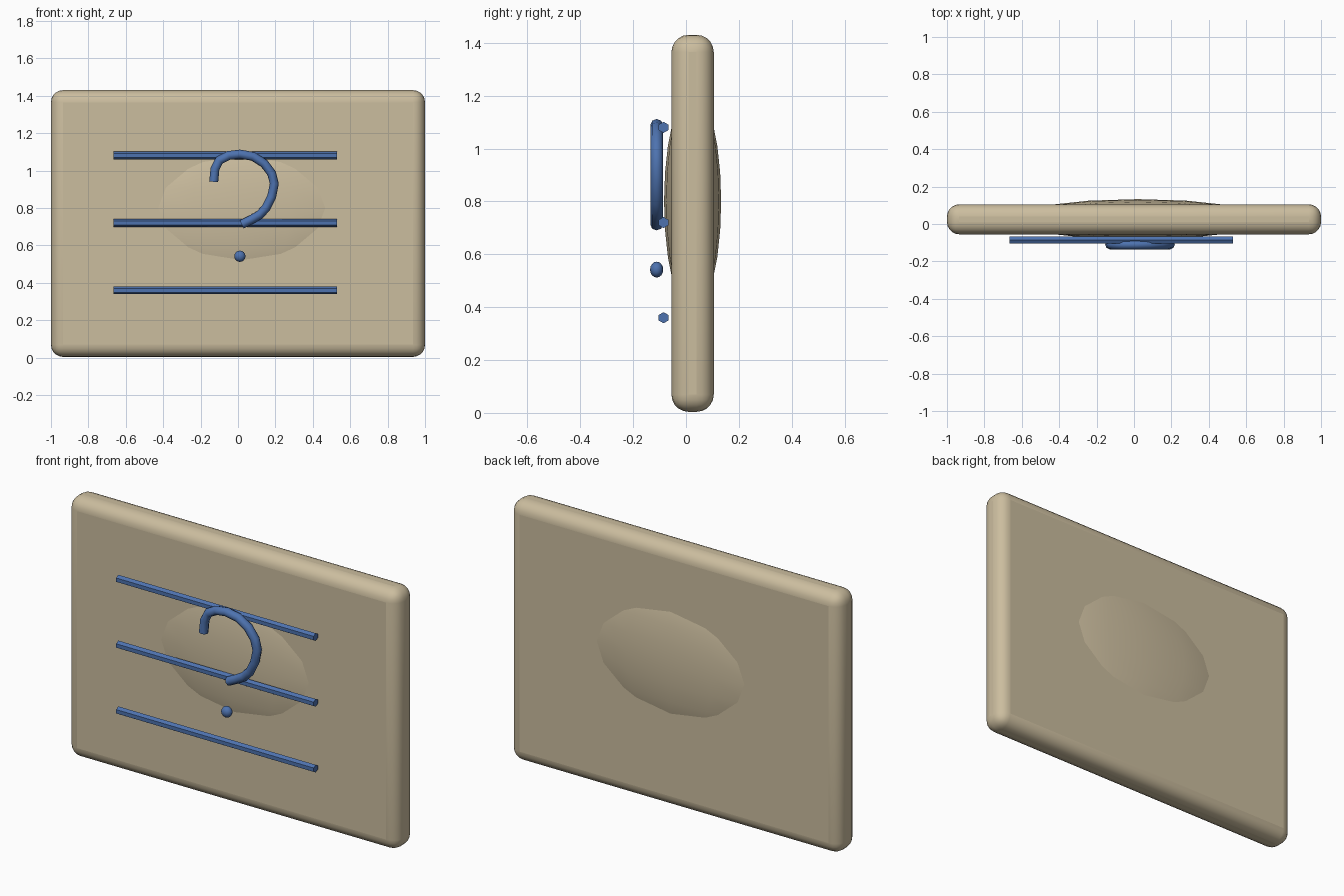
import bpy, math
from math import radians

if "Cube" in bpy.data.objects:
    bpy.data.objects.remove(bpy.data.objects["Cube"])


def material(name, rgb):
    m = bpy.data.materials.new(name)
    m.diffuse_color = (*rgb, 1)
    m.use_nodes = True
    m.node_tree.nodes["Principled BSDF"].inputs["Base Color"].default_value = m.diffuse_color
    return m


TAN = material("tan", (0.60, 0.51, 0.345))
BLUE = material("blue", (0.075, 0.17, 0.43))


def finish(name, mat, angle=35):
    o = bpy.context.object
    o.name = name
    o.data.materials.append(mat)
    bpy.ops.object.transform_apply(location=False, rotation=True, scale=True)
    bpy.ops.object.shade_smooth_by_angle(angle=radians(angle))
    return o


# Rounded slab
bpy.ops.mesh.primitive_cube_add(size=1, location=(0, 0.025, 0.717))
bpy.context.object.scale = (2, 0.16, 1.426)
slab = finish("slab", TAN)
bevel = slab.modifiers.new("rounding", 'BEVEL')
bevel.width = 0.065
bevel.segments = 5
bpy.ops.object.modifier_apply(modifier="rounding")
bpy.ops.object.shade_smooth_by_angle(angle=radians(35))

# Shallow swelling that pokes through both faces
bpy.ops.mesh.primitive_uv_sphere_add(segments=16, ring_count=12, radius=1,
                                     location=(0.02, 0.025, 0.80))
bpy.context.object.scale = (0.68, 0.108, 0.42)
finish("swelling", TAN, 60)

# Three horizontal hexagonal bars
for i in range(3):
    bpy.ops.mesh.primitive_cylinder_add(vertices=6, radius=0.021, depth=1.195,
                                        location=(-0.0675, -0.085, 0.36 + 0.36 * i),
                                        rotation=(radians(90), 0, radians(90)))
    bar = finish(f"bar_{i + 1}", BLUE)

# Hooked tube
path = [(-0.13, 0.94), (-0.123, 1.01), (-0.1, 1.055), (-0.05, 1.081), (0.01, 1.088),
        (0.08, 1.076), (0.14, 1.038), (0.18, 0.985), (0.194, 0.93), (0.18, 0.86),
        (0.15, 0.80), (0.115, 0.763), (0.07, 0.737), (0.02, 0.712)]
curve = bpy.data.curves.new("hook", 'CURVE')
curve.dimensions = '3D'
curve.bevel_depth = 0.024
curve.bevel_resolution = 2
curve.use_fill_caps = True
line = curve.splines.new('POLY')
line.points.add(len(path) - 1)
for p, (x, z) in zip(line.points, path):
    p.co = (x, -0.111, z, 1)
hook = bpy.data.objects.new("hook", curve)
bpy.context.collection.objects.link(hook)
bpy.ops.object.select_all(action='DESELECT')
hook.select_set(True)
bpy.context.view_layer.objects.active = hook
bpy.ops.object.convert(target='MESH')
finish("hook", BLUE, 50)

# Dot below the hook
bpy.ops.mesh.primitive_uv_sphere_add(segments=12, ring_count=8, radius=1,
                                     location=(0.01, -0.111, 0.542))
bpy.context.object.scale = (0.03, 0.025, 0.03)
finish("dot", BLUE, 60)
